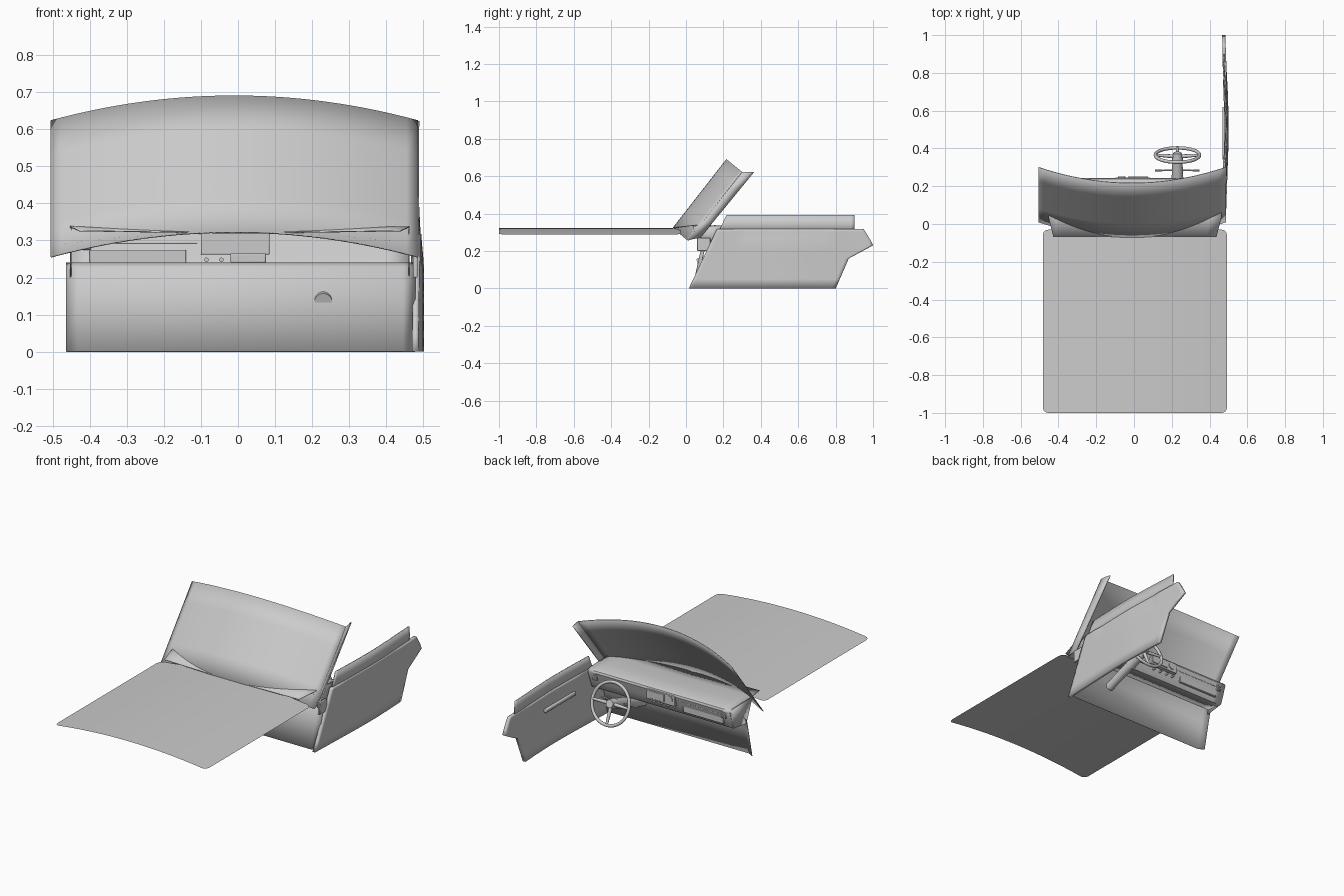
import bpy, bmesh, math
from mathutils import Vector

if "Cube" in bpy.data.objects:
    bpy.data.objects.remove(bpy.data.objects["Cube"])


def lerp(a, b, t):
    return a + (b - a) * t


def interp(pts, v):
    for (a, p), (b, q) in zip(pts, pts[1:]):
        if v <= b:
            return lerp(p, q, (v - a) / (b - a))
    return pts[-1][1]


def finish(ob, angle=35):
    bpy.ops.object.select_all(action='DESELECT')
    ob.select_set(True)
    bpy.context.view_layer.objects.active = ob
    bpy.ops.object.shade_smooth_by_angle(angle=math.radians(angle))
    return ob


def grid(name, rows, thick=0, offset=0):
    """Sheet through rows of points, with optional thickness."""
    bm = bmesh.new()
    vs = [[bm.verts.new(p) for p in r] for r in rows]
    for a, b in zip(vs, vs[1:]):
        for i in range(len(a) - 1):
            bm.faces.new((a[i], a[i + 1], b[i + 1], b[i]))
    bmesh.ops.recalc_face_normals(bm, faces=bm.faces)
    me = bpy.data.meshes.new(name)
    bm.to_mesh(me)
    bm.free()
    ob = bpy.data.objects.new(name, me)
    bpy.context.collection.objects.link(ob)
    if thick:
        m = ob.modifiers.new("thickness", 'SOLIDIFY')
        m.thickness, m.offset = thick, offset
    return finish(ob)


def box(name, lo, hi, bevel=0.003):
    lo, hi = Vector(lo), Vector(hi)
    bpy.ops.mesh.primitive_cube_add(size=1, location=(lo + hi) / 2)
    ob = bpy.context.object
    ob.name = name
    ob.scale = hi - lo
    bpy.ops.object.transform_apply(location=False, rotation=False, scale=True)
    m = ob.modifiers.new("bevel", 'BEVEL')
    m.width, m.segments = bevel, 2
    return finish(ob)


def rod(name, a, b, r1, r2=None, n=24):
    a, b = Vector(a), Vector(b)
    bpy.ops.mesh.primitive_cone_add(vertices=n, radius1=r1, radius2=r1 if r2 is None else r2,
                                    depth=(b - a).length, location=(a + b) / 2)
    ob = bpy.context.object
    ob.name = name
    ob.rotation_euler = (b - a).to_track_quat('Z', 'Y').to_euler()
    return finish(ob)


# Hood: arched sheet with rounded corners
def hood_y(k):
    c = 0.03
    ang = [c * (1 - math.cos(a)) for a in (0, .5, 1, math.pi / 2)]
    return ang[k]


rows = []
R = 0.03
steps = [0, .06, .2, .5, 1]
ys = [-1 + R * s for s in steps] + [-.7, -.35] + [-.03 - R * s for s in reversed(steps)]
for y in ys:
    d = min(y + 1, -.03 - y, R)
    inset = R - math.sqrt(max(R * R - (R - d) ** 2, 0))
    half = .488 - inset
    rows.append([(.005 + half * u / 12, y, .322 - .033 * (half * u / 12 / .488) ** 2)
                 for u in range(-12, 13)])
grid("hood", rows)

# Windshield: raked, bowed sheet
rows = []
for j in range(5):
    t = j / 4
    rows.append([(-.01 + .495 * u / 16,
                  lerp(-.07 + .08 * (u / 16) ** 2, .217 + .083 * (u / 16) ** 2, t),
                  lerp(.322, .69, t) - .067 * (u / 16) ** 2) for u in range(-16, 17)])
grid("windshield", rows, .004)

# Windshield pillar on the door side
grid("windshield_pillar", [[(lerp(.484, .486, t), lerp(.01, .30, t), lerp(.257, .622, t)),
                            (.482, lerp(.04, .335, t), lerp(.265, .622, t)),
                            (lerp(.476, .474, t), lerp(.075, .363, t), lerp(.27, .622, t))]
                           for t in (0, .25, .5, .75, 1)], .006)

# Firewall with folded side wings
cols = [(-.463, .018), (-.43, 0), (.445, 0), (.478, .018)]
grid("firewall", [[(x, y + o, z) for x, o in cols]
                  for y, z in ((.035, 0), (.07, .16), (.085, .225), (.10, .24))], .003)

# Dashboard shell: cowl top, rounded nose, rear face, underside
prof = [(-.065, .326, .433), (.035, .337, .458), (.14, .337, .458), (.22, .334, .458),
        (.237, .328, .458), (.241, .318, .458), (.225, .265, .456), (.21, .225, .455),
        (.20, .213, .455), (.10, .228, .455)]
grid("dashboard", [[(.005 + h * u / 8, y, z - .006 * (1 - abs(u / 8)) * (y < .1))
                    for u in range(-8, 9)] for y, z, h in prof], .003, 0)
# Dashboard ends
for s, n in ((1, "right"), (-1, "left")):
    x = .005 + s * .456
    grid("dashboard_end_" + n, [[(x, .035, .335), (x, .235, .33)],
                                [(x, .06, .27), (x, .225, .265)],
                                [(x, .09, .2), (x, .205, .215)]], .003)

# Dashboard trim ledge and glove box lid
box("dash_trim", (-.43, .231, .292), (-.11, .236, .296), .001)
box("glove_box_lid", (-.40, .212, .235), (-.14, .228, .275))

# Centre instrument box: frame, screen and round dial
box("instrument_box", (-.10, .205, .262), (.085, .246, .322))
box("instrument_screen", (-.033, .24, .272), (.075, .251, .316))
rod("instrument_dial", (-.065, .24, .298), (-.065, .251, .298), .021, n=32)
box("instrument_neck", (-.02, .17, .24), (.075, .215, .265))
for x in (-.085, -.045, .0, .045):
    rod("dash_knob", (x, .21, .248), (x, .237, .248), .006, n=12)

# Side vents
for x in (-.41, .42):
    box("dash_vent", (x - .014, .22, .275), (x + .014, .241, .31))
    for k in range(3):
        box("vent_slat", (x - .011, .238, .282 + .009 * k), (x + .011, .244, .285 + .009 * k), .0008)

# Steering column, hub, rim and spokes on a tilted axis
hub = Vector((.23, .365, .238))
axis = Vector((0, math.cos(.33), math.sin(.33)))
up = Vector((0, -axis.z, axis.y))
side = Vector((1, 0, 0))
rod("steering_column", hub - axis * .32, hub - axis * .10, .024, .026)
rod("column_shroud", hub - axis * .13, hub - axis * .02, .031, .026)
rod("wheel_hub", hub - axis * .03, hub + axis * .012, .03, .022)
bpy.ops.mesh.primitive_torus_add(major_radius=.117, minor_radius=.009, major_segments=48,
                                 minor_segments=12, location=hub,
                                 rotation=axis.to_track_quat('Z', 'Y').to_euler())
bpy.context.object.name = "wheel_rim"
finish(bpy.context.object)
for d in (side, -side, -up):
    rod("wheel_spoke", hub - axis * .008 + d * .015, hub + d * .115, .011, .007, 12)

# Control stalks
for s in (-1, 1):
    base = hub - axis * .085
    tip = base + side * s * .11 + up * .006
    rod("stalk", base + side * s * .02, tip, .004, n=10)
    rod("stalk_knob", tip - side * s * .03, tip + side * s * .008, .006, .005, 10)

# Door: curved thick body, with a recess under the sill line, plus upper flap
curve = [(0, .486), (.2, .493), (.4, .500), (.55, .502), (.7, .497), (.85, .489), (1, .484)]
back = [(0, .8), (.16, .87), (.23, 1.0), (.26, .985), (.317, .95)]


def front(z):
    return .015 + .475 * z


N = 40
rows = []
for z in (0, .05, .1, .16, .2, .23, .26, .29, .305, .317):
    row = []
    for i in range(N + 1):
        y = lerp(front(z), interp(back, z), i / N)
        x = interp(curve, y) - .009
        w = max(0, min(1, (z - .24) / .06)) * max(0, min(1, (y - .25) / .06, (.80 - y) / .06))
        row.append((x - .006 * w, y, z))
    rows.append(row)
grid("door_body", rows, .017)
grid("door_upper_flap", [[(interp(curve, y) - .012 - (z - .3) * .05, y, z)
                          for y in [lerp(front(z) + .015, .9, i / N) for i in range(N + 1)]]
                         for z in (.30, .345, .392)], .007)

# Door hinge block and inner armrest
box("door_hinge", (.472, .06, .2), (.484, .13, .27))
box("door_armrest", (.468, .34, .215), (.486, .62, .235), .005)
